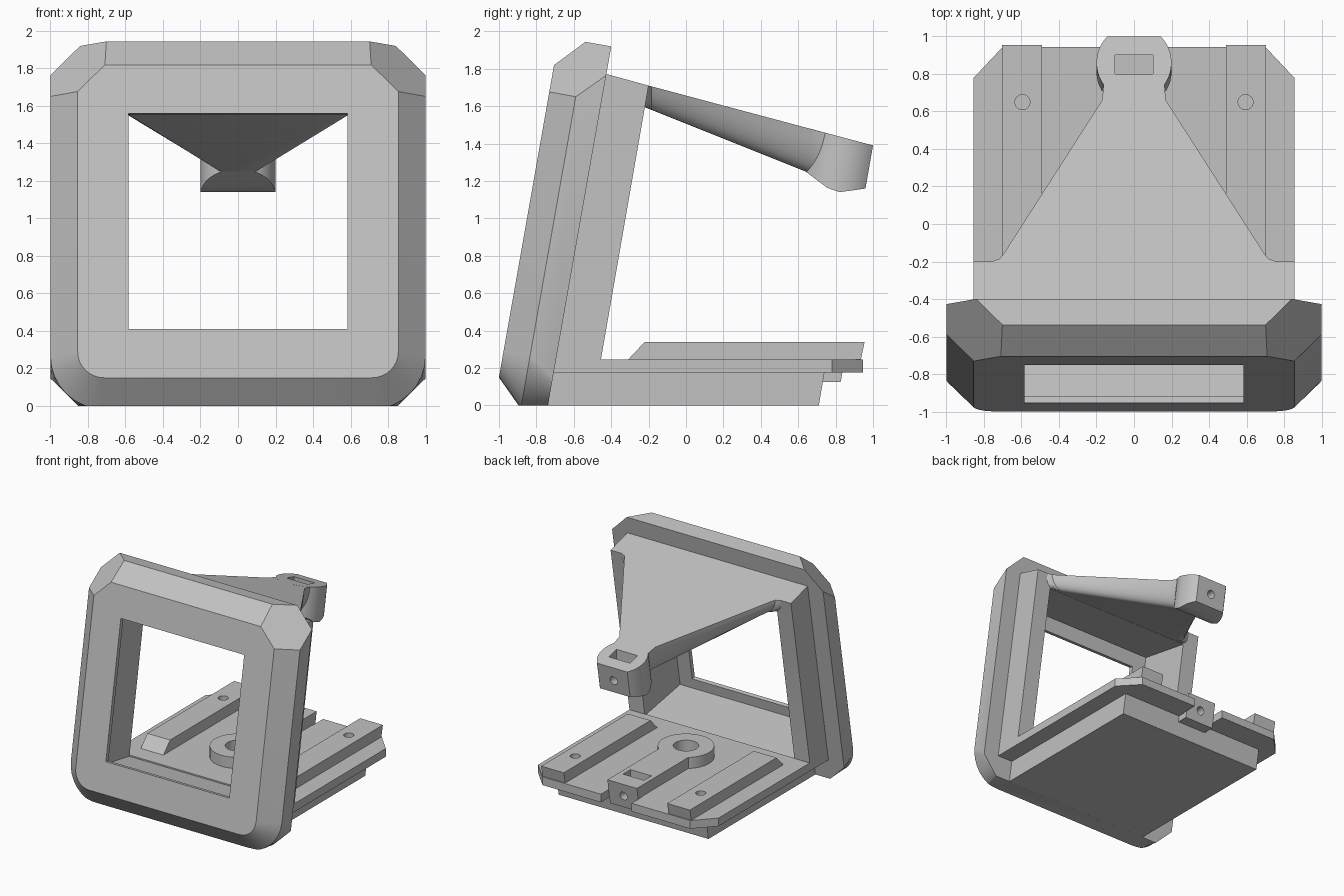
import bpy, bmesh, math
from mathutils import Matrix, Vector

cube = bpy.data.objects.get("Cube")
if cube:
    bpy.data.objects.remove(cube)

grey = bpy.data.materials.new("light grey plastic")
grey.use_nodes = True
grey.diffuse_color = (0.54, 0.54, 0.54, 1)
grey.node_tree.nodes["Principled BSDF"].inputs["Base Color"].default_value = (0.54, 0.54, 0.54, 1)

TILT = Matrix.Rotation(math.radians(-10), 4, 'X')   # frame leans back


def loft(name, loops, matrix=Matrix(), local_cuts=(), world_cuts=()):
    """Skin matching loops, cap both ends, then trim by (point, normal) planes."""
    bm = bmesh.new()
    rows = [[bm.verts.new(p) for p in loop] for loop in loops]
    for a, b in zip(rows, rows[1:]):
        for i in range(len(a)):
            j = (i + 1) % len(a)
            bm.faces.new((a[i], a[j], b[j], b[i]))
    bm.faces.new(rows[0])
    bm.faces.new(rows[-1])

    def trim(planes):
        for point, normal in planes:
            res = bmesh.ops.bisect_plane(bm, geom=bm.verts[:] + bm.edges[:] + bm.faces[:],
                                         plane_co=point, plane_no=Vector(normal), clear_outer=True)
            edges = [e for e in res["geom_cut"] if isinstance(e, bmesh.types.BMEdge)]
            bmesh.ops.holes_fill(bm, edges=edges, sides=0)

    trim(local_cuts)
    bm.transform(matrix)
    trim(world_cuts)
    bmesh.ops.recalc_face_normals(bm, faces=bm.faces[:])
    mesh = bpy.data.meshes.new(name)
    bm.to_mesh(mesh)
    bm.free()
    mesh.materials.append(grey)
    obj = bpy.data.objects.new(name, mesh)
    bpy.context.collection.objects.link(obj)
    return obj


def side_profile(name, pts, x0, x1):
    """Extrude a (y, z) profile across x."""
    return loft(name, [[(x, y, z) for y, z in pts] for x in (x0, x1)])


def plan(name, pts, z0, z1):
    """Extrude an (x, y) outline upward."""
    return loft(name, [[(x, y, z) for x, y in pts] for z in (z0, z1)])


def box(name, x0, x1, y0, y1, z0, z1, matrix=Matrix()):
    return loft(name, [[(x0, y0, z), (x1, y0, z), (x1, y1, z), (x0, y1, z)] for z in (z0, z1)], matrix)


def circle(cx, cy, r, n=32):
    return [(cx + r * math.cos(math.tau * i / n), cy + r * math.sin(math.tau * i / n)) for i in range(n)]


def screw_hole(y0, y1, z, r=0.035):
    return loft("cutter", [[(x, y, zz) for x, zz in circle(0, z, r)] for y in (y0, y1)])


def carve(obj, *cutters):
    for c in cutters:
        c.hide_render = True
        mod = obj.modifiers.new("cut", 'BOOLEAN')
        mod.operation = 'DIFFERENCE'
        mod.solver = 'EXACT'
        mod.object = c
    bpy.context.view_layer.update()
    dg = bpy.context.evaluated_depsgraph_get()
    mesh = bpy.data.meshes.new_from_object(obj.evaluated_get(dg))
    obj.modifiers.clear()
    obj.data = mesh


def mirrored(half):
    """Close a right-hand half outline with its left-hand copy."""
    return half + [(-p[0], *p[1:]) for p in reversed(half)]


def bezel_loop(w, top, bottom, r, depth, rounded):
    half = [(w, depth, top)]
    for k in range(9):
        t = k / 8
        a = t * math.pi / 2
        dx, dz = (1 - math.cos(a), 1 - math.sin(a)) if rounded else (t, 1 - t)
        half.append((w - r * dx, depth, bottom + r * dz))
    return mirrored(half)


# Cutters for the window, the hollow behind it and the screw details
window = box("window_cutter", -0.585, 0.585, -1.1, -0.6, 0.238, 1.406, TILT)
hollow = box("hollow_cutter", -0.71, 0.71, -0.975, -0.3, 0.15, 1.53, TILT)
socket = plan("socket_cutter", circle(0, 0, 0.1), 0.19, 0.5)
lug_slot = box("lug_slot_cutter", -0.1, 0.1, 0.61, 0.71, 0.15, 0.5)
lug_hole = screw_hole(0.58, 1.0, 0.23)
tip_slot = box("tip_slot_cutter", -0.1, 0.1, 0.8, 0.9, 1.2, 1.6)
tip_hole = screw_hole(0.78, 1.1, 1.27)
cutters = [window, hollow, socket, lug_slot, lug_hole, tip_slot, tip_hole]

# Chamfered front bezel with clipped top corners and rounded lower ones
corner = [((s * 0.71, -1.011, 1.669), (s, -1, 1)) for s in (-1, 1)]
bezel = loft("front_bezel",
             [bezel_loop(0.855, 1.669, -0.026, 0.14, -1.011, True),
              bezel_loop(1.0, 1.821, -0.17, 0.285, -0.867, True),
              bezel_loop(1.0, 1.821, -0.17, 0.19, -0.727, False)],
             TILT, corner, [((0, 0, 0), (0, 0, -1))])
carve(bezel, window, hollow)

# Rear surround behind the bezel
surround = side_profile("rear_surround", [(-0.426, 1.772), (-0.2, 1.71), (-0.455, 0.245),
                                          (-0.455, 0.175), (-0.708, 0.175)], -0.855, 0.855)
carve(surround, hollow)

# Base slab and plate
slab = side_profile("base_slab", [(-0.738, 0), (0.71, 0), (0.74, 0.175), (-0.708, 0.175)], -0.71, 0.71)
carve(slab, lug_slot)
plate = plan("base_plate", mirrored([(0.855, -0.46), (0.855, 0.78), (0.7, 0.945),
                                     (0.145, 0.945), (0.145, 0.8)]), 0.175, 0.245)
carve(plate, socket, lug_slot, lug_hole)

# Two rails with screw holes
for side, sign in (("left", 1), ("right", -1)):
    rail = side_profile(side + "_rail", [(-0.31, 0.245), (0.935, 0.245), (0.955, 0.34), (-0.22, 0.34)],
                        sign * 0.49, sign * 0.705)
    hole = plan("rail_hole_cutter", circle(sign * 0.595, 0.65, 0.04, 24), 0.26, 0.5)
    carve(rail, hole)
    cutters.append(hole)

# Pivot ring and rear lug
ring = plan("pivot_ring", circle(0, 0, 0.22, 48), 0.24, 0.34)
carve(ring, socket)
lug = side_profile("rear_lug", [(0.15, 0.24), (0.15, 0.34), (0.865, 0.34), (0.827, 0.125),
                                (0.65, 0.125), (0.65, 0.24)], -0.14, 0.14)
carve(lug, lug_slot, lug_hole)

# Tapering top arm with rounded underside edges
edge = [(0.80, -0.24), (0.745, -0.195), (0.715, -0.185), (0.69, -0.15), (0.17, 0.66), (0.16, 0.77)]


def arm_layer(t):
    inset = 0.1 * (1 - math.sqrt(1 - t * t))
    half = []
    for x, y in edge:
        top = 1.71 - 0.267 * (y + 0.2)
        bottom = 1.59 - 0.4 * (y + 0.21)
        half.append((x - inset, y, top + (bottom - top) * t))
    return mirrored(half)


loft("top_arm", [arm_layer(math.sin(k * math.pi / 16)) for k in range(9)])

# Round boss at the arm tip, trimmed flat at the back and underneath
tip = loft("arm_tip",
           [[(x, y + shift, z - 0.267 * (y - 1)) for x, y in circle(0, 0.86, 0.2, 48)]
            for z, shift in ((1.39, 0), (0.99, -0.07))],
           world_cuts=[((0, 1.0, 1.39), (0, 1, -0.175)),
                       ((0, 0.82, 1.14), (0, 0.14, -1)),
                       ((0, 0.64, 1.25), (0, -0.75, -1)),
                       ((0, 0.75, 1.165), (0, -0.35, -1))])
carve(tip, tip_slot, tip_hole)

# Remove cutters and shade
for c in cutters:
    bpy.data.objects.remove(c)
for obj in list(bpy.context.collection.objects):
    if obj.type == 'MESH':
        bpy.ops.object.select_all(action='DESELECT')
        obj.select_set(True)
        bpy.context.view_layer.objects.active = obj
        bpy.ops.object.shade_smooth_by_angle(angle=math.radians(30))
